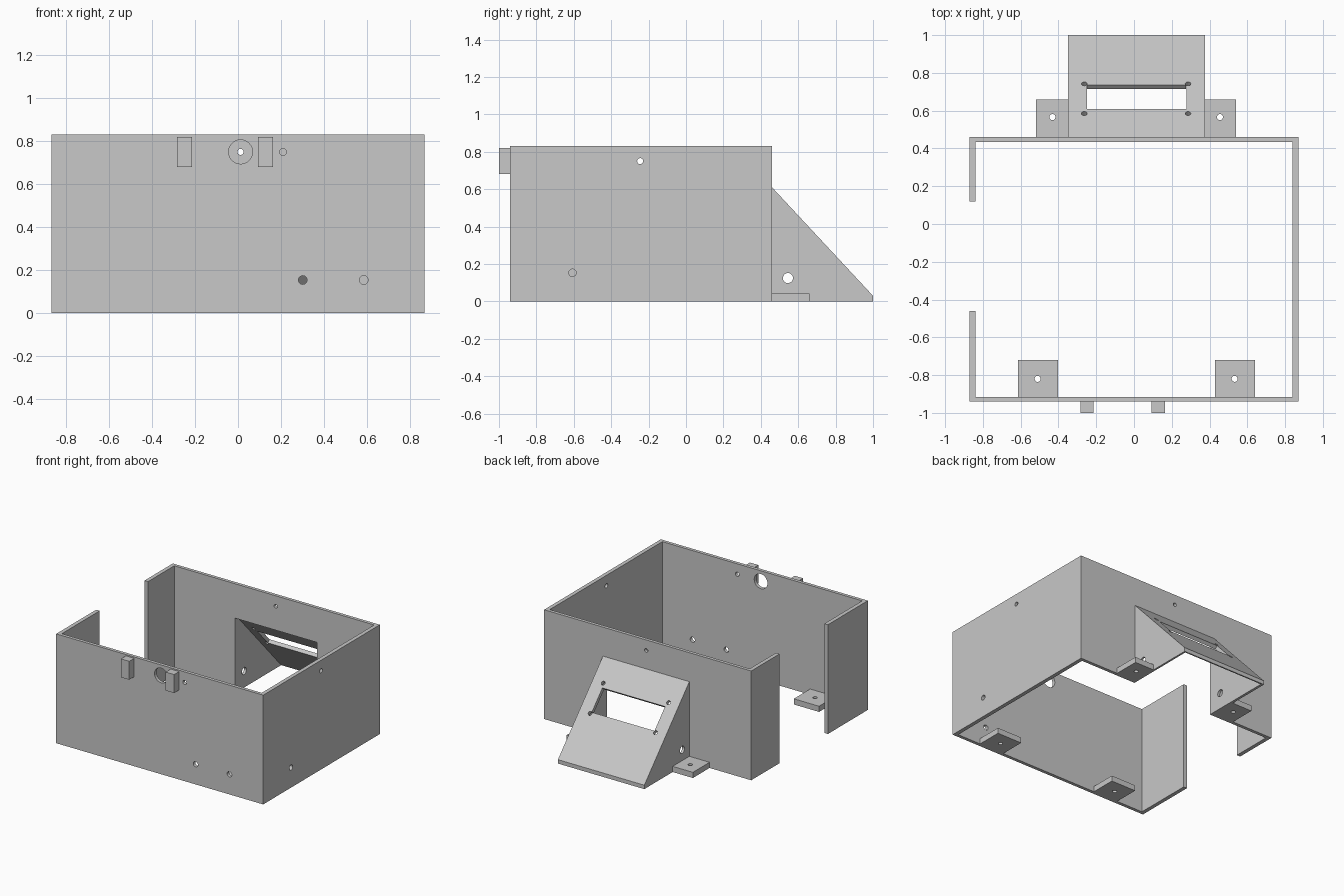
import bpy, bmesh, math
from mathutils import Matrix, Vector

cube = bpy.data.objects.get("Cube")
if cube:
    bpy.data.objects.remove(cube, do_unlink=True)

grey = bpy.data.materials.new("plain grey")
grey.use_nodes = True
GREY = (0.58, 0.58, 0.58, 1)
grey.diffuse_color = GREY
grey.node_tree.nodes["Principled BSDF"].inputs["Base Color"].default_value = GREY


def prism(name, points, axis, lo, hi):
    """Extrude a 2D outline along an axis; points use the other two axes in order."""
    def place(p, d):
        return {"x": (d, p[0], p[1]), "y": (p[0], d, p[1]), "z": (p[0], p[1], d)}[axis]
    bm = bmesh.new()
    low = [bm.verts.new(place(p, lo)) for p in points]
    high = [bm.verts.new(place(p, hi)) for p in points]
    bm.faces.new(low)
    bm.faces.new(high)
    n = len(points)
    for i in range(n):
        j = (i + 1) % n
        bm.faces.new((low[i], low[j], high[j], high[i]))
    bmesh.ops.recalc_face_normals(bm, faces=bm.faces)
    mesh = bpy.data.meshes.new(name)
    bm.to_mesh(mesh)
    bm.free()
    mesh.materials.append(grey)
    obj = bpy.data.objects.new(name, mesh)
    bpy.context.collection.objects.link(obj)
    return obj


def box(name, x0, x1, y0, y1, z0, z1):
    return prism(name, [(x0, y0), (x1, y0), (x1, y1), (x0, y1)], "z", z0, z1)


def rod(a, b, r, axis, lo, hi, sides=24):
    ring = [(a + r * math.cos(math.tau * i / sides), b + r * math.sin(math.tau * i / sides))
            for i in range(sides)]
    return prism("cutter", ring, axis, lo, hi)


def cut(target, cutter):
    cutter.hide_render = True
    mod = target.modifiers.new("cut", "BOOLEAN")
    mod.operation = "DIFFERENCE"
    mod.solver = "EXACT"
    mod.object = cutter
    bpy.context.view_layer.objects.active = target
    bpy.ops.object.modifier_apply(modifier=mod.name)
    bpy.data.objects.remove(cutter, do_unlink=True)


# Main dimensions
W, FRONT, BACK, H = 0.87, -0.94, 0.46, 0.83
SIDE, T = 0.03, 0.025
HOOD_L, HOOD_R = -0.35, 0.376
TOP, LIP, TIP = 0.61, 0.03, 1.0
slope = (TOP - LIP) / (TIP - BACK)
tilt = math.atan(slope)
normal = Vector((0, math.sin(tilt), math.cos(tilt)))
drop = 0.028 / math.cos(tilt)


def slope_point(y):
    return Vector((0, y, TOP - slope * (y - BACK)))


def hood_void():
    """Space inside the hood, reaching through the back wall."""
    under = TOP - drop
    return prism("cutter", [(0.4, -0.1), (BACK + (under + 0.1) / slope, -0.1),
                            (BACK, under), (0.4, under)], "x", HOOD_L + 0.02, HOOD_R - 0.015)


# Wall shell: open top and bottom, gap in one side
i, f, b = W - SIDE, FRONT + T, BACK - T
gap0, gap1 = -0.46, 0.12
walls = prism("walls", [(-W, gap0), (-W, FRONT), (W, FRONT), (W, BACK), (-W, BACK), (-W, gap1),
                        (-i, gap1), (-i, b), (i, b), (i, f), (-i, f), (-i, gap0)], "z", 0, H)
cut(walls, hood_void())

# Front, back and side wall holes
for x, z, r in [(0.012, 0.75, 0.056), (0.21, 0.75, 0.016), (0.302, 0.153, 0.02), (0.586, 0.153, 0.02)]:
    cut(walls, rod(x, z, r, "y", FRONT - 0.05, f + 0.05))
cut(walls, rod(0.012, 0.75, 0.014, "y", b - 0.05, BACK + 0.05))
for y, z, r in [(-0.245, 0.75, 0.016), (-0.607, 0.153, 0.02)]:
    cut(walls, rod(y, z, r, "x", i - 0.05, W + 0.05))

# Sloped display hood on the back
hood = prism("display_hood", [(BACK, 0), (TIP, 0), (TIP, LIP), (BACK, TOP)], "x", HOOD_L, HOOD_R)
cut(hood, hood_void())

# Display window, square to the slope
upper, lower = slope_point(0.608), slope_point(0.735)
outline = [upper - normal * 0.06, lower - normal * 0.06, lower + normal * 0.06, upper + normal * 0.06]
cut(hood, prism("cutter", [(p.y, p.z) for p in outline], "x", -0.25, 0.277))

# Screw holes around the window
for x in (-0.263, 0.286):
    for y in (0.585, 0.742):
        hole = rod(0, 0, 0.015, "z", -0.06, 0.06, 16)
        spot = slope_point(y) + Vector((x, 0, 0))
        hole.data.transform(Matrix.Translation(spot) @ Matrix.Rotation(-tilt, 4, "X"))
        cut(hood, hole)

# Cable hole through both hood cheeks
cut(hood, rod(0.545, 0.125, 0.027, "x", HOOD_L - 0.1, HOOD_R + 0.1))

# Mounting feet with screw holes
feet = [("back_foot_right", -0.52, HOOD_L, BACK, 0.66, -0.432, 0.566),
        ("back_foot_left", HOOD_R, 0.54, BACK, 0.66, 0.455, 0.566),
        ("front_foot_right", -0.614, -0.402, f, -0.72, -0.51, -0.82),
        ("front_foot_left", 0.428, 0.64, f, -0.72, 0.533, -0.82)]
for name, x0, x1, y0, y1, hx, hy in feet:
    foot = box(name, x0, x1, y0, y1, 0, 0.043)
    cut(foot, rod(hx, hy, 0.016, "z", -0.05, 0.1))

# Small blocks on the front
for name, x in [("front_block_right", -0.284), ("front_block_left", 0.093)]:
    box(name, x, x + 0.07, -1.0, FRONT, 0.68, 0.82)
